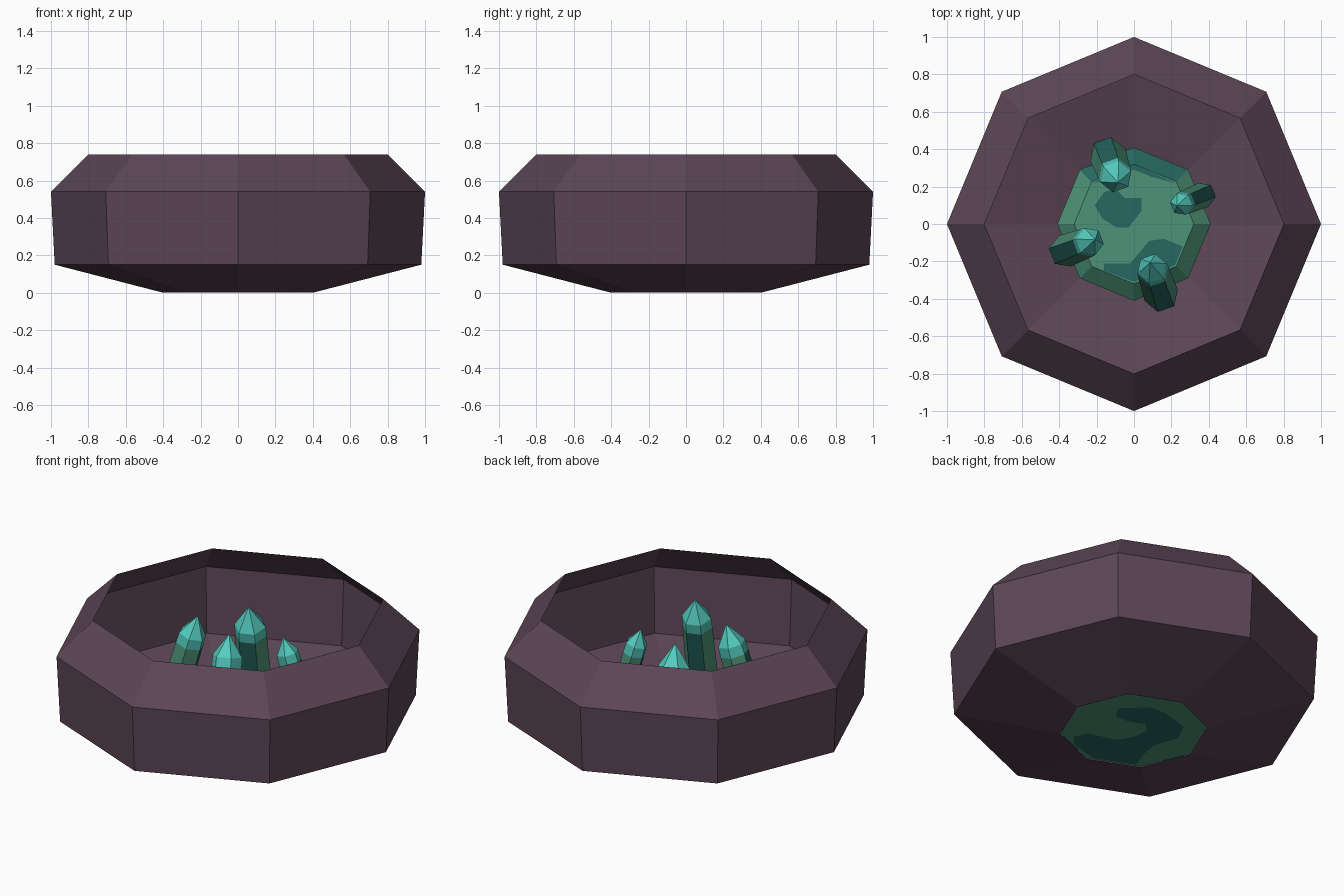
import bpy
import bmesh
from math import cos, sin, tau
from mathutils import Matrix, Vector

cube = bpy.data.objects.get("Cube")
if cube:
    bpy.data.objects.remove(cube, do_unlink=True)


def make_material(name, rgb):
    mat = bpy.data.materials.new(name)
    mat.use_nodes = True
    mat.diffuse_color = (*rgb, 1)
    bsdf = mat.node_tree.nodes["Principled BSDF"]
    bsdf.inputs["Base Color"].default_value = (*rgb, 1)
    bsdf.inputs["Roughness"].default_value = 0.9
    return mat


purple = make_material("dusky purple", (0.107, 0.061, 0.093))
green = make_material("moss green", (0.076, 0.296, 0.188))
teal = make_material("deep teal", (0.019, 0.138, 0.117))
aqua = make_material("bright aqua", (0.089, 0.61, 0.527))


def finish(name, bm, mats, matrix=Matrix()):
    mesh = bpy.data.meshes.new(name)
    bm.to_mesh(mesh)
    bm.free()
    for mat in mats:
        mesh.materials.append(mat)
    obj = bpy.data.objects.new(name, mesh)
    obj.matrix_world = matrix
    bpy.context.collection.objects.link(obj)
    return obj


def turned(name, profile, sides, mats, paint=None, closed=True, matrix=Matrix()):
    """Faceted solid from (radius, height) rings, listed bottom to top."""
    bm = bmesh.new()
    rings = []
    for r, z in profile:
        count = sides if r else 1
        rings.append([bm.verts.new((r * cos(tau * i / sides), r * sin(tau * i / sides), z))
                      for i in range(count)])
    for seg, (low, high) in enumerate(zip(rings, rings[1:])):
        for i in range(sides):
            j = (i + 1) % sides
            top = [high[j], high[i]] if len(high) > 1 else [high[0]]
            face = bm.faces.new([low[i], low[j]] + top)
            face.material_index = paint(seg, i) if paint else 0
    if closed:
        bm.faces.new(rings[0][::-1])
        if len(rings[-1]) > 1:
            bm.faces.new(rings[-1])
    return finish(name, bm, mats, matrix)


def patch(name, outline, z, up, mat):
    """Flat painted blotch."""
    bm = bmesh.new()
    face = bm.faces.new([bm.verts.new((x, y, z)) for x, y in outline])
    face.normal_update()
    if (face.normal.z > 0) != up:
        face.normal_flip()
    return finish(name, bm, [mat])


# Thin open bowl with an inward-leaning rim
turned("bowl", [(0.4, 0), (0.98, 0.15), (1, 0.54), (0.8, 0.74)], 8, [purple], closed=False)

# Bevelled crystal bed in the floor, teal along its back
turned("crystal_bed", [(0.4, 0.004), (0.41, 0.08), (0.32, 0.16)], 8, [green, teal],
       paint=lambda seg, i: int(i in (1, 2) or (i == 0 and seg == 0)))

# Blotches on the bed
patch("middle_blotch", [(-.21, .1), (-.16, .17), (-.1, .19), (-.05, .14), (.04, .14),
                        (.04, .07), (-.03, -.02), (-.09, -.02), (-.17, .03)], 0.163, True, teal)
patch("front_blotch", [(-.16, -.25), (-.16, -.21), (-.02, -.21), (.04, -.14), (.08, -.09),
                       (.16, -.08), (.26, -.12), (.22, -.22), (0, -.31)], 0.163, True, teal)
patch("back_blotch", [(-.22, .22), (-.1, .24), (0, .29), (.1, .25), (.22, .22), (0, .32)],
      0.163, True, teal)

# Hooked blotch underneath, drawn in a turned, mirrored frame
hook = [(-.33, -.07), (-.25, -.03), (-.1, -.1), (0, -.07), (.07, 0), (.06, .07), (-.02, .09),
        (-.1, .15), (-.09, .24), (.09, .25), (.17, .19), (.27, .04), (.24, -.08), (.11, -.16),
        (.05, -.26), (.01, -.37), (-.22, -.3), (-.32, -.16)]
ca, sa = 0.643, 0.766
patch("under_blotch", [(ca * v - sa * u, ca * u + sa * v) for u, v in hook], 0.001, False, teal)

# Crystals leaning inwards: base, tip, radius
crystals = {
    "back_crystal": ((-.14, .37, .04), (-.086, .223, .65), 0.09),
    "left_crystal": ((.37, .155, .04), (.23, .098, .6), 0.063),
    "right_crystal": ((-.37, -.145, .04), (-.208, -.083, .68), 0.08),
    "front_crystal": ((.145, -.38, .04), (.086, -.207, .7), 0.085),
}
for name, (base, tip, r) in crystals.items():
    base, axis = Vector(base), Vector(tip) - Vector(base)
    length = axis.length
    matrix = Matrix.Translation(base) @ axis.to_track_quat("Z", "Y").to_matrix().to_4x4()
    shoulder = length - 1.45 * r
    turned(name, [(r * 1.1, 0), (r, shoulder - 0.06), (r * 0.97, shoulder), (0, length)], 6,
           [green, teal, aqua], paint=lambda seg, i: 2 if seg else int(i % 3 == 1),
           matrix=matrix)
